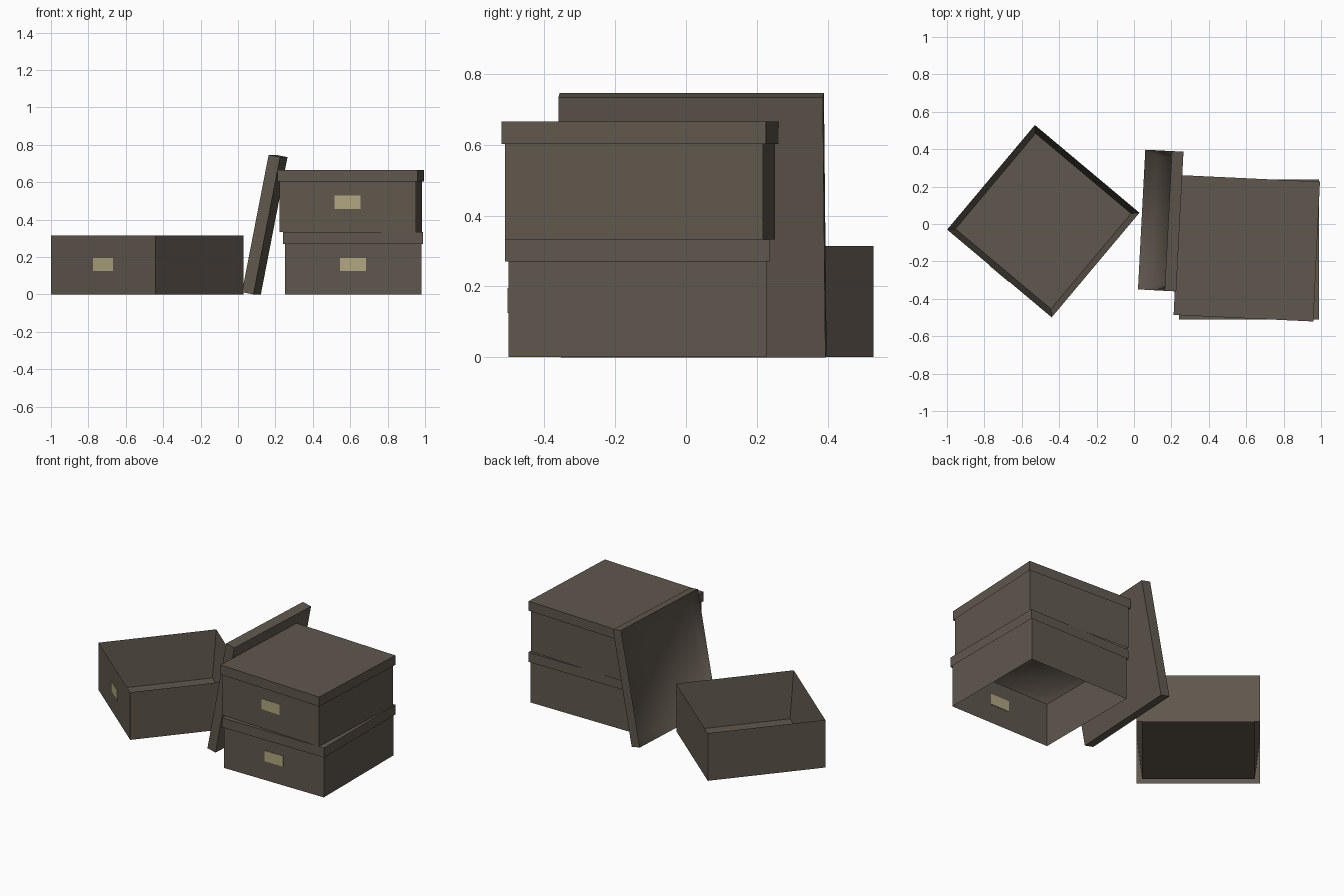
import bpy, bmesh
from math import radians
from mathutils import Matrix

if "Cube" in bpy.data.objects:
    bpy.data.objects.remove(bpy.data.objects["Cube"])


def material(name, rgb):
    mat = bpy.data.materials.new(name)
    mat.use_nodes = True
    mat.diffuse_color = (*rgb, 1)
    mat.node_tree.nodes["Principled BSDF"].inputs["Base Color"].default_value = (*rgb, 1)
    return mat


CARD = material("brown_card", (0.115, 0.096, 0.075))
PAPER = material("tan_label", (0.44, 0.385, 0.215))

BODY, LID = 0.73, 0.748        # side lengths
BODY_H, LID_H = 0.315, 0.063   # heights
INSET = 0.032                  # inward slope of the linings


def finish(name, bm, mat, loc, rot):
    mesh = bpy.data.meshes.new(name)
    bm.to_mesh(mesh)
    bm.free()
    mesh.materials.append(mat)
    obj = bpy.data.objects.new(name, mesh)
    obj.location = loc
    obj.rotation_euler = [radians(a) for a in rot]
    bpy.context.collection.objects.link(obj)
    return obj


def ring(bm, side, z):
    h = side / 2
    return [bm.verts.new((x * h, y * h, z)) for x, y in ((-1, -1), (1, -1), (1, 1), (-1, 1))]


def bridge(bm, a, b):
    return [bm.faces.new((a[i], a[(i + 1) % 4], b[(i + 1) % 4], b[i])) for i in range(4)]


def add_body(name, loc, yaw, lined):
    """Card walls, with a sloped lining and a floor when the box is open."""
    bm = bmesh.new()
    low, rim = ring(bm, BODY, 0), ring(bm, BODY, BODY_H)
    bridge(bm, low, rim)
    if lined:
        floor = ring(bm, BODY - 2 * INSET, 0.012)
        bridge(bm, rim, floor)
        bm.faces.new(floor)
    finish(name, bm, CARD, loc, (0, 0, yaw))


def add_lid(name, loc, rot):
    """Shallow cover, open below, with a softly shaded lining."""
    bm = bmesh.new()
    rim, top = ring(bm, LID, 0), ring(bm, LID, LID_H)
    ceiling = ring(bm, LID - 2 * INSET, LID_H - 0.008)
    bridge(bm, rim, top)
    bm.faces.new(top)
    lining = bridge(bm, ceiling, rim)
    lining.append(bm.faces.new(ceiling[::-1]))
    for face in lining:
        face.smooth = True
    finish(name, bm, CARD, loc, rot)


def add_label(name, loc, yaw):
    """Thin plate on the front wall of a box."""
    bm = bmesh.new()
    bmesh.ops.create_cube(bm, size=1)
    bmesh.ops.scale(bm, vec=(0.137, 0.006, 0.07), verts=bm.verts)
    bmesh.ops.translate(bm, vec=(0, -BODY / 2, 0.16), verts=bm.verts)
    finish(name, bm, PAPER, loc, (0, 0, yaw))


# Boxes: name, position, turn, open or closed
boxes = (
    ("lower_box", (0.615, -0.137, 0), 0, False),
    ("upper_box", (0.603, -0.13, 0.333), -2.7, False),
    ("open_box", (-0.485, 0.015, 0), -40, True),
)
for name, loc, yaw, is_open in boxes:
    add_body(name + "_body", loc, yaw, is_open)
    add_label(name + "_label", loc, yaw)
    if not is_open:
        x, y, z = loc
        add_lid(name + "_lid", (x, y, z + 0.27), (0, 0, yaw))

# Loose lid leaning on the stack, its hollow side facing away
add_lid("leaning_lid", (0.112, 0.02, 0.379), (0, 101, -3))
